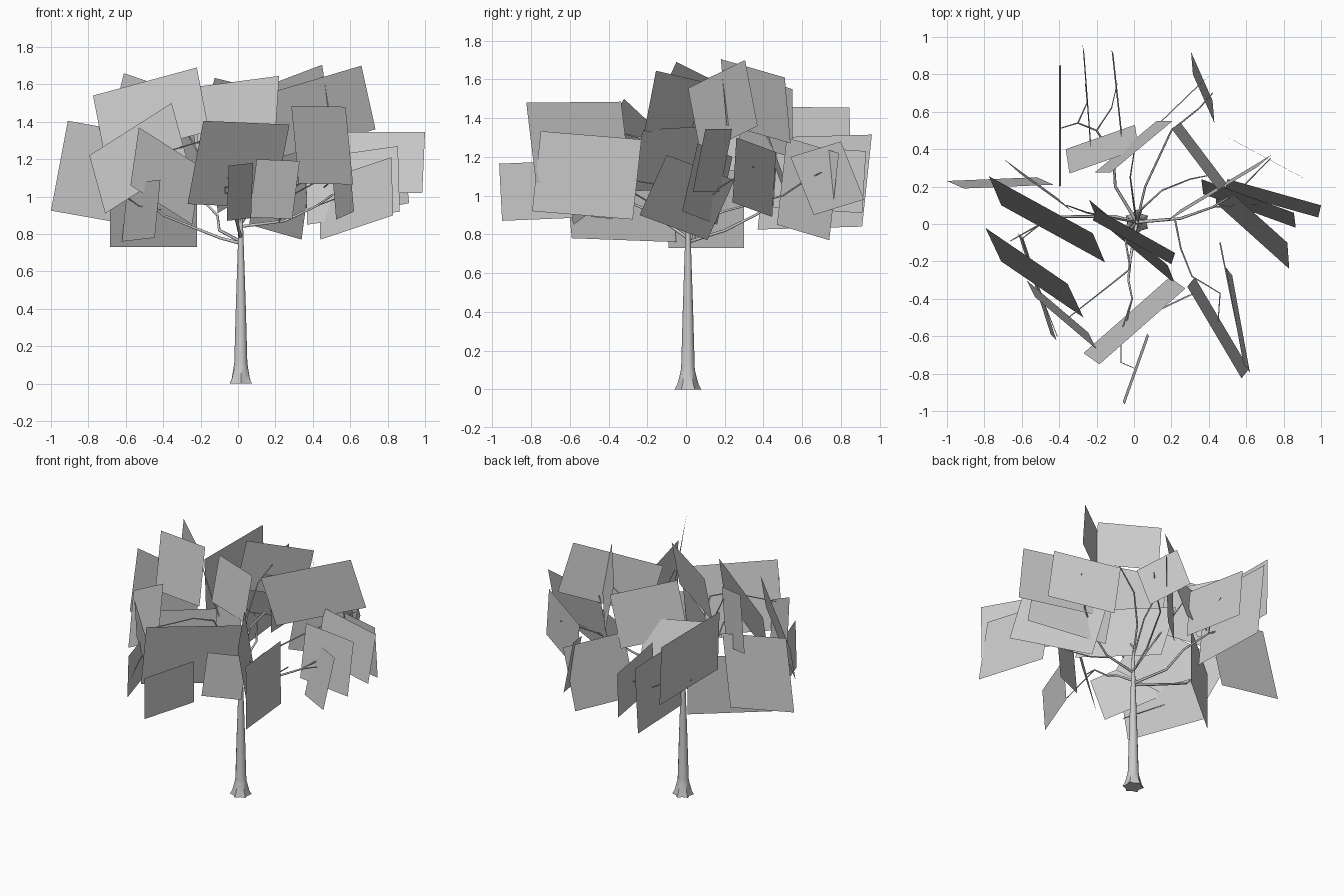
import bpy, bmesh, math
from mathutils import Vector


def leaf_cards(name, cards):
    """Flat quads, each given by top-left, top-right and bottom-left corners."""
    bm = bmesh.new()
    for tl, tr, bl in cards:
        tl, tr, bl = Vector(tl), Vector(tr), Vector(bl)
        bm.faces.new([bm.verts.new(p) for p in (tl, bl, bl + tr - tl, tr)])
    me = bpy.data.meshes.new(name)
    bm.to_mesh(me)
    bm.free()
    ob = bpy.data.objects.new(name, me)
    bpy.context.collection.objects.link(ob)


def branch(name, pts, r0, r1):
    """Tapered round limb along a path."""
    cu = bpy.data.curves.new(name, 'CURVE')
    cu.dimensions = '3D'
    cu.bevel_depth = 1.0
    cu.bevel_resolution = 1
    cu.use_fill_caps = True
    sp = cu.splines.new('POLY')
    sp.points.add(len(pts) - 1)
    for i, p in enumerate(pts):
        sp.points[i].co = (*p, 1)
        sp.points[i].radius = r0 + (r1 - r0) * i / (len(pts) - 1)
    ob = bpy.data.objects.new(name, cu)
    bpy.context.collection.objects.link(ob)


# Trunk: lofted rings with a lobed root flare
N = 12
profile = [(0, .060, .15), (.025, .052, .06), (.09, .038, 0), (.11, .035, 0),
           (.4, .027, 0), (.7, .017, 0), (.85, .012, 0), (1.0, .008, 0)]
bm = bmesh.new()
rings = []
for z, r, lobe in profile:
    ring = []
    for i in range(N):
        a = math.tau * i / N
        k = r * (1 + lobe * (1 if i % 2 else -1))
        ring.append(bm.verts.new((.015 + k * math.cos(a), .01 + k * math.sin(a), z)))
    rings.append(ring)
for lo, hi in zip(rings, rings[1:]):
    for i in range(N):
        j = (i + 1) % N
        bm.faces.new((lo[i], lo[j], hi[j], hi[i]))
bm.faces.new(rings[0][::-1])
bm.faces.new(rings[-1])
me = bpy.data.meshes.new("trunk")
bm.to_mesh(me)
bm.free()
trunk = bpy.data.objects.new("trunk", me)
bpy.context.collection.objects.link(trunk)
bpy.context.view_layer.objects.active = trunk
trunk.select_set(True)
bpy.ops.object.shade_smooth_by_angle(angle=math.radians(40))

# Main limbs
branch("left_limb", [(.015, .01, .75), (-.1, .04, .78), (-.4, .04, .9), (-.5, 0, 1.0), (-.66, -.09, 1.08)], .010, .003)
branch("right_limb", [(.015, .01, .84), (.25, .03, .87), (.42, .09, .95), (.55, .17, 1.04), (.73, .35, 1.15)], .009, .003)
branch("front_limb", [(.015, .01, .78), (-.02, -.19, .92), (-.03, -.3, .97), (-.01, -.4, 1.05), (-.06, -.55, 1.1)], .009, .003)
branch("back_limb", [(.015, .01, .76), (-.1, .2, .82), (-.11, .36, .9), (-.2, .5, .99), (-.3, .54, 1.04), (-.4, .51, 1.1)], .009, .003)
branch("back_right_limb", [(.015, .01, .85), (.06, .2, .92), (.2, .5, 1.0), (.35, .62, 1.08), (.42, .7, 1.12)], .007, .003)
branch("upper_limb", [(.015, .01, .95), (.04, .08, 1.15), (.15, .18, 1.3), (.3, .24, 1.38), (.4, .26, 1.45)], .007, .003)
branch("upper_front_limb", [(.015, .01, .85), (-.05, -.06, 1.08), (-.02, -.24, 1.3), (-.12, -.32, 1.32), (-.35, -.5, 1.25)], .007, .003)
branch("upper_left_limb", [(.015, .01, .85), (-.1, .03, 1.05), (-.25, .06, 1.3), (-.36, .1, 1.5)], .007, .003)
branch("upper_crown_limb", [(.015, .01, .95), (.0, .1, 1.2), (-.02, .25, 1.38), (.0, .38, 1.46)], .006, .003)
branch("front_right_limb", [(.22, .02, .87), (.25, -.13, .93), (.31, -.28, 1.02), (.46, -.37, 1.1), (.45, -.52, 1.25)], .005, .003)

# Twigs
branch("twig_left_front", [(-.5, 0, 1.0), (-.6, -.08, 1.0), (-.53, -.3, .95), (-.41, -.6, .93)], .004, .002)
branch("twig_back", [(-.2, .5, .99), (-.12, .62, 1.05), (-.09, .75, 1.1)], .004, .002)
branch("twig_back_left", [(-.3, .54, 1.04), (-.25, .65, 1.08), (-.26, .75, 1.1)], .004, .002)
branch("twig_right", [(.42, .09, .95), (.55, .1, 1.0), (.65, .1, 1.1)], .004, .002)
branch("twig_front", [(-.01, -.4, 1.05), (-.07, -.65, 1.05), (-.07, -.74, 1.02), (0, -.77, 1.02)], .004, .002)
branch("twig_right_front", [(.46, -.1, 1.05), (.52, -.4, 1.1), (.55, -.55, 1.1)], .004, .002)

# Leaf cards, grouped by side of the crown
leaf_cards("leaves_left", [
    ((-.91, .19, 1.405), (-.43, .21, 1.32), (-1.0, .23, .925)),
    ((-.775, .255, 1.54), (-.22, -.05, 1.69), (-.71, .1, 1.20)),
    ((-.795, -.02, 1.22), (-.355, -.32, 1.50), (-.71, -.2, .91)),
    ((-.61, .27, 1.66), (-.32, .06, 1.56), (-.70, .35, 1.30)),
    ((-.685, -.09, 1.13), (-.22, .30, 1.13), (-.685, -.09, .73)),
    ((-.59, -.08, 1.07), (-.415, -.62, 1.09), (-.62, -.05, .76)),
])
leaf_cards("leaves_front", [
    ((-.53, -.39, 1.37), (-.20, -.67, 1.16), (-.575, -.30, 1.06)),
    ((-.185, -.75, 1.405), (.275, -.345, 1.385), (-.27, -.69, .96)),
    ((.10, -.48, 1.20), (.33, -.37, 1.19), (.06, -.49, .89)),
    ((-.05, -.965, 1.165), (.08, -.60, 1.18), (-.06, -.95, .87)),
    ((.285, -.335, 1.485), (.575, -.825, 1.48), (.325, -.285, 1.07)),
    ((.585, -.75, 1.333), (.49, -.23, 1.29), (.62, -.795, .92)),
])
leaf_cards("leaves_centre", [
    ((-.20, .08, 1.59), (.22, -.155, 1.645), (-.22, .02, 1.28)),
    ((-.24, .13, 1.36), (.18, -.22, 1.34), (-.20, .03, 1.04)),
    ((-.125, .275, 1.635), (.205, .55, 1.55), (-.21, .275, 1.28)),
    ((-.345, .27, 1.40), (.025, .40, 1.38), (-.365, .40, 1.05)),
])
leaf_cards("leaves_right", [
    ((.43, .25, 1.08), (.82, -.10, 1.21), (.44, .11, .77)),
    ((.36, .24, 1.20), (.855, .06, 1.27), (.37, .16, .85)),
    ((.50, .24, 1.345), (1.0, .10, 1.345), (.485, .175, 1.02)),
    ((.17, .01, 1.555), (.66, .305, 1.70), (.245, .075, 1.215)),
    ((.20, .51, 1.61), (.45, .18, 1.705), (.25, .54, 1.27)),
    ((.50, .465, 1.225), (.88, .26, 1.30), (.535, .445, .89)),
])
leaf_cards("leaves_back", [
    ((.43, .54, 1.20), (.315, .80, 1.28), (.42, .66, .90)),
    ((.12, .52, 1.30), (.40, .79, 1.22), (.06, .47, .85)),
    ((-.40, .845, 1.455), (-.40, .20, 1.46), (-.39, .85, 1.05)),
    ((-.275, .96, 1.315), (-.235, .42, 1.30), (-.265, .91, .84)),
    ((-.12, .93, 1.23), (-.07, .47, 1.26), (-.11, .91, .91)),
])
